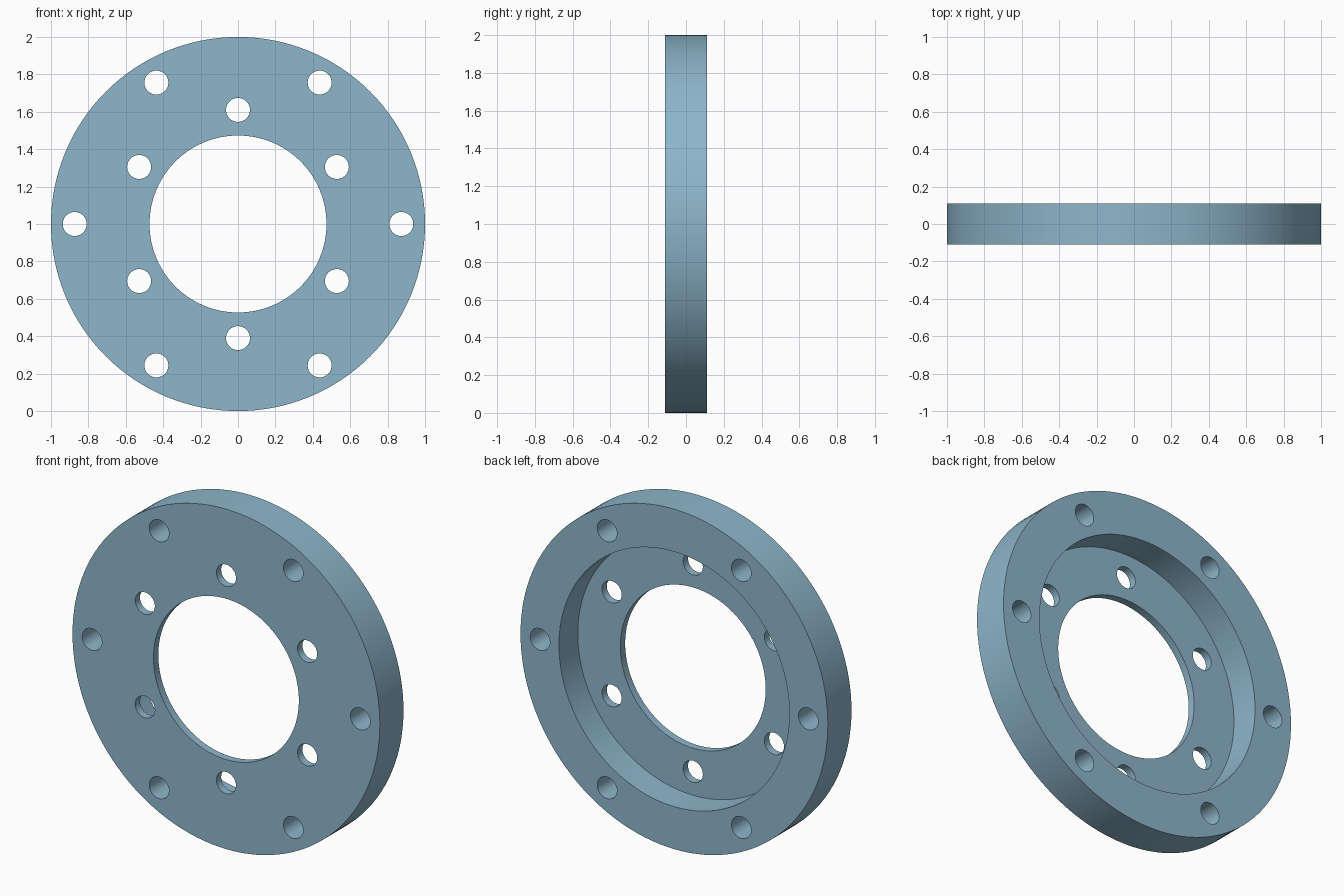
import bpy, bmesh, math
from mathutils import Matrix, Vector

if "Cube" in bpy.data.objects:
    bpy.data.objects.remove(bpy.data.objects["Cube"])

HALF = 0.11            # half thickness
FLOOR = -0.065         # recess floor position along y
BORE, RECESS = 0.473, 0.75
SEGMENTS = 128

steel = bpy.data.materials.new("steel blue")
steel.diffuse_color = (0.27, 0.47, 0.60, 1)
steel.use_nodes = True
steel.node_tree.nodes["Principled BSDF"].inputs["Base Color"].default_value = steel.diffuse_color


def add_object(name, bm):
    bmesh.ops.recalc_face_normals(bm, faces=bm.faces)
    mesh = bpy.data.meshes.new(name)
    bm.to_mesh(mesh)
    bm.free()
    obj = bpy.data.objects.new(name, mesh)
    bpy.context.collection.objects.link(obj)
    return obj


# Flange ring: stepped (radius, y) section swept round the y axis
section = [(BORE, -HALF), (1, -HALF), (1, HALF),
           (RECESS, HALF), (RECESS, FLOOR), (BORE, FLOOR)]
bm = bmesh.new()
rings = []
for i in range(SEGMENTS):
    a = 2 * math.pi * i / SEGMENTS
    rings.append([bm.verts.new((r * math.cos(a), y, 1 + r * math.sin(a)))
                  for r, y in section])
for i, ring in enumerate(rings):
    after = rings[(i + 1) % SEGMENTS]
    for j in range(len(section)):
        k = (j + 1) % len(section)
        bm.faces.new((ring[j], ring[k], after[k], after[j]))
flange = add_object("flange_ring", bm)
flange.data.materials.append(steel)

# Bolt holes: two circles of six, staggered by 30 degrees
bm = bmesh.new()
for radius, start in ((0.873, 0), (0.61, 30)):
    for i in range(6):
        a = math.radians(start + 60 * i)
        place = Vector((radius * math.cos(a), 0, 1 + radius * math.sin(a)))
        bmesh.ops.create_cone(bm, cap_ends=True, segments=40, radius1=0.064,
                              radius2=0.064, depth=0.5,
                              matrix=Matrix.Translation(place) @ Matrix.Rotation(math.pi / 2, 4, 'X'))
cutter = add_object("bolt_hole_cutter", bm)
cutter.data.materials.append(steel)
cutter.hide_render = True

bpy.context.view_layer.objects.active = flange
flange.select_set(True)
drill = flange.modifiers.new("bolt_holes", 'BOOLEAN')
drill.operation = 'DIFFERENCE'
drill.solver = 'EXACT'
drill.object = cutter
bpy.ops.object.modifier_apply(modifier=drill.name)
bpy.data.objects.remove(cutter)

bpy.ops.object.shade_smooth_by_angle(angle=math.radians(30))
